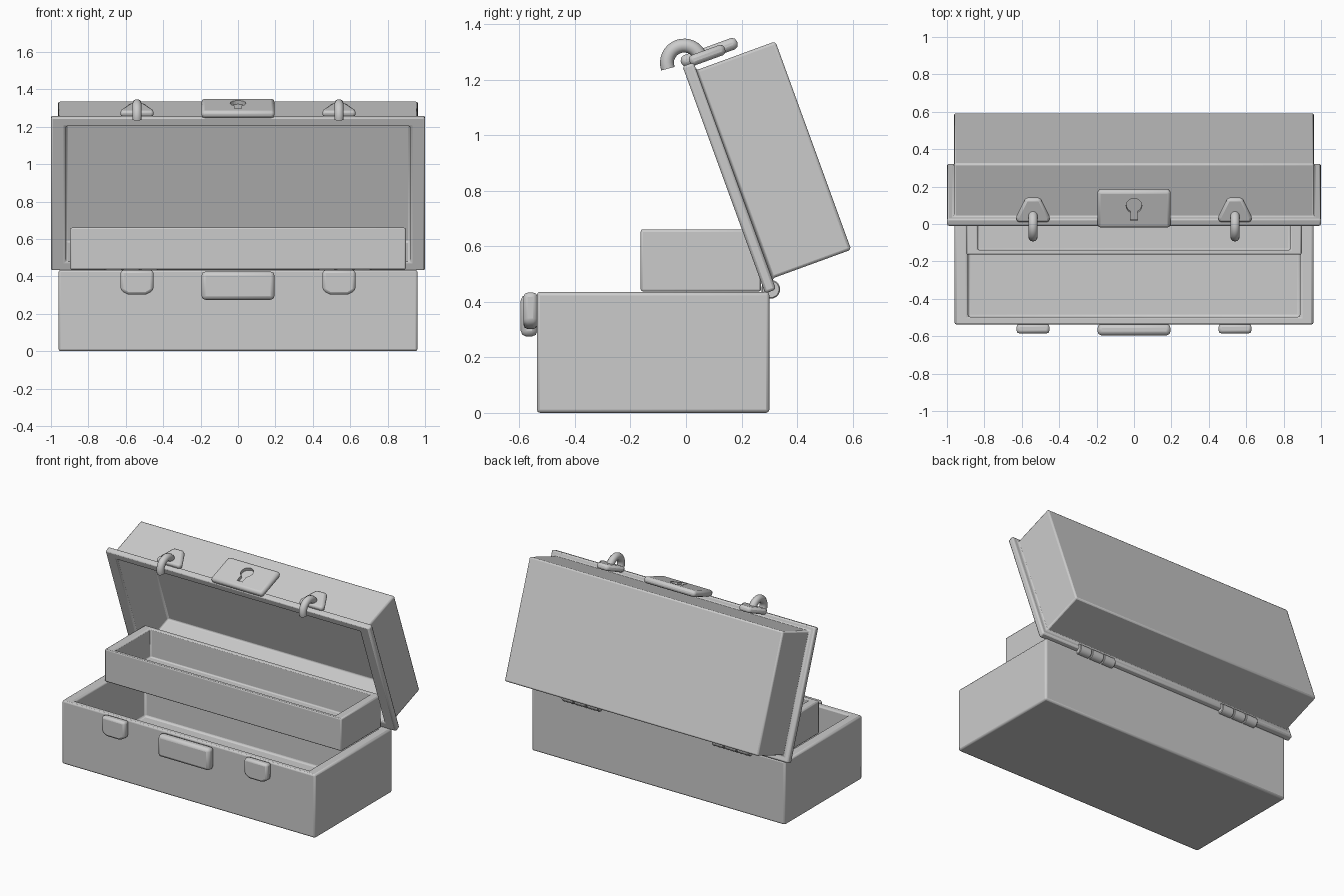
import bpy, bmesh
from math import sin, cos, pi, radians
from mathutils import Matrix, Vector

if "Cube" in bpy.data.objects:
    bpy.data.objects.remove(bpy.data.objects["Cube"])

# Lid parts are modelled closed, then swung open around the rear hinge
OPEN = Matrix.Translation((0, 0.285, 0.43)) @ Matrix.Rotation(radians(-70), 4, 'X')
I = Matrix.Identity(4)


def finish(name, bm, mat=I, bevel=0.0, segs=2):
    bmesh.ops.recalc_face_normals(bm, faces=bm.faces[:])
    bmesh.ops.transform(bm, matrix=mat, verts=bm.verts[:])
    me = bpy.data.meshes.new(name)
    bm.to_mesh(me)
    bm.free()
    ob = bpy.data.objects.new(name, me)
    bpy.context.collection.objects.link(ob)
    if bevel:
        m = ob.modifiers.new("bevel", 'BEVEL')
        m.width, m.segments, m.limit_method = bevel, segs, 'ANGLE'
    return ob


def new_box(x, y0, y1, z0, z1):
    bm = bmesh.new()
    bmesh.ops.create_cube(bm, size=1)
    for v in bm.verts:
        v.co = (x * (1 if v.co.x > 0 else -1), y1 if v.co.y > 0 else y0, z1 if v.co.z > 0 else z0)
    return bm


def step(bm, face, x, y0, y1, z):
    """Inset a horizontal face to a new rectangle, then push it to height z."""
    start = face.verts[0].co.z
    for height in (start, z):
        mid = face.calc_center_median()
        bmesh.ops.inset_individual(bm, faces=[face], thickness=0.005)
        for v in face.verts:
            v.co = (x if v.co.x > mid.x else -x, y1 if v.co.y > mid.y else y0, height)


def cap(bm, top):
    bm.normal_update()
    return next(f for f in bm.faces if (f.normal.z > 0.9 if top else f.normal.z < -0.9))


def prism(name, pts, y0, y1, mat=I, bevel=0.0, segs=2):
    """Outline in the x-z plane, extruded from y0 to y1."""
    bm = bmesh.new()
    f = bm.faces.new([bm.verts.new((x, y0, z)) for x, z in pts])
    r = bmesh.ops.extrude_face_region(bm, geom=[f])
    for v in r["geom"]:
        if isinstance(v, bmesh.types.BMVert):
            v.co.y = y1
    return finish(name, bm, mat, bevel, segs)


def rect(x, z0, z1):
    return [(-x, z0), (x, z0), (x, z1), (-x, z1)]


# Body: open box
bm = new_box(0.96, -0.537, 0.30, 0, 0.435)
step(bm, cap(bm, True), 0.887, -0.497, 0.26, 0.04)
finish("body", bm, I, 0.012)

# Raised tray resting on the side rims
bm = new_box(0.897, -0.163, 0.27, 0.437, 0.66)
step(bm, cap(bm, True), 0.835, -0.138, 0.245, 0.465)
finish("tray", bm, I, 0.008)

# Lid: wide rim, narrower shell above, hollow below
bm = new_box(1.0, -0.87, 0, 0, 0.042)
top, bottom = cap(bm, True), cap(bm, False)
step(bm, top, 0.962, -0.84, -0.042, 0.345)
step(bm, bottom, 0.92, -0.82, -0.05, 0.31)
finish("lid", bm, OPEN, 0.010)

# Lock: lower plate on the body, upper plate with keyhole on the lid
prism("lock_lower", rect(0.195, 0.275, 0.425), -0.535, -0.595, I, 0.02)
upper = prism("lock_upper", rect(0.195, 0.0, 0.215), -0.863, -0.906, OPEN, 0.017)
ring = [(0.042 * sin(a), 0.13 + 0.042 * cos(a))
        for a in [radians(-152 + 304 * i / 20) for i in range(21)]]
hole = prism("keyhole_cutter", ring + [(0.02, 0.045), (-0.02, 0.045)], -0.885, -0.95, OPEN)
hole.hide_render = True
hole.hide_viewport = True
cut = upper.modifiers.new("keyhole", 'BOOLEAN')
cut.object, cut.operation, cut.solver = hole, 'DIFFERENCE', 'EXACT'

# Side latches, hooks and hinges
for side, s in (("left", -1), ("right", 1)):
    cx = 0.54 * s
    prism("latch_" + side, [(cx + x, z) for x, z in
          [(-0.088, 0.433), (-0.088, 0.325), (-0.05, 0.302), (0.05, 0.302), (0.088, 0.325), (0.088, 0.433)]],
          -0.535, -0.585, I, 0.015)
    prism("hook_base_" + side, [(cx + x, z) for x, z in
          [(-0.088, 0.03), (0.088, 0.03), (0.088, 0.06), (0.038, 0.165), (-0.038, 0.165), (-0.088, 0.06)]],
          -0.858, -0.897, OPEN, 0.014)

    # Hook: round bar swept along a half circle
    cu = bpy.data.curves.new("hook_path", 'CURVE')
    cu.dimensions, cu.bevel_depth, cu.bevel_resolution, cu.use_fill_caps = '3D', 0.025, 4, True
    sp = cu.splines.new('POLY')
    sp.points.add(16)
    for i, p in enumerate(sp.points):
        a = pi * i / 16
        p.co = (cx, -0.88 - 0.062 * sin(a), 0.01 + 0.062 * cos(a), 1)
    tmp = bpy.data.objects.new("hook_path", cu)
    bpy.context.collection.objects.link(tmp)
    bpy.context.view_layer.update()
    me = bpy.data.meshes.new_from_object(tmp.evaluated_get(bpy.context.evaluated_depsgraph_get()))
    bpy.data.objects.remove(tmp)
    me.transform(OPEN)
    bpy.context.collection.objects.link(bpy.data.objects.new("hook_" + side, me))

    # Hinge: three knuckles on a pin
    bm = bmesh.new()
    for off, r, length in ((-0.095, 0.034, 0.09), (0, 0.034, 0.09), (0.095, 0.034, 0.09), (0, 0.026, 0.27)):
        m = Matrix.Translation((0.57 * s + off, 0.305, 0.445)) @ Matrix.Rotation(pi / 2, 4, 'Y')
        bmesh.ops.create_cone(bm, cap_ends=True, segments=20, radius1=r, radius2=r, depth=length, matrix=m)
    finish("hinge_" + side, bm, I, 0.004, 1)

# Smooth shading with crisp edges
for ob in bpy.context.scene.objects:
    if ob.type == 'MESH' and not ob.hide_render:
        ob.select_set(True)
        bpy.context.view_layer.objects.active = ob
bpy.ops.object.shade_smooth_by_angle(angle=radians(35))
